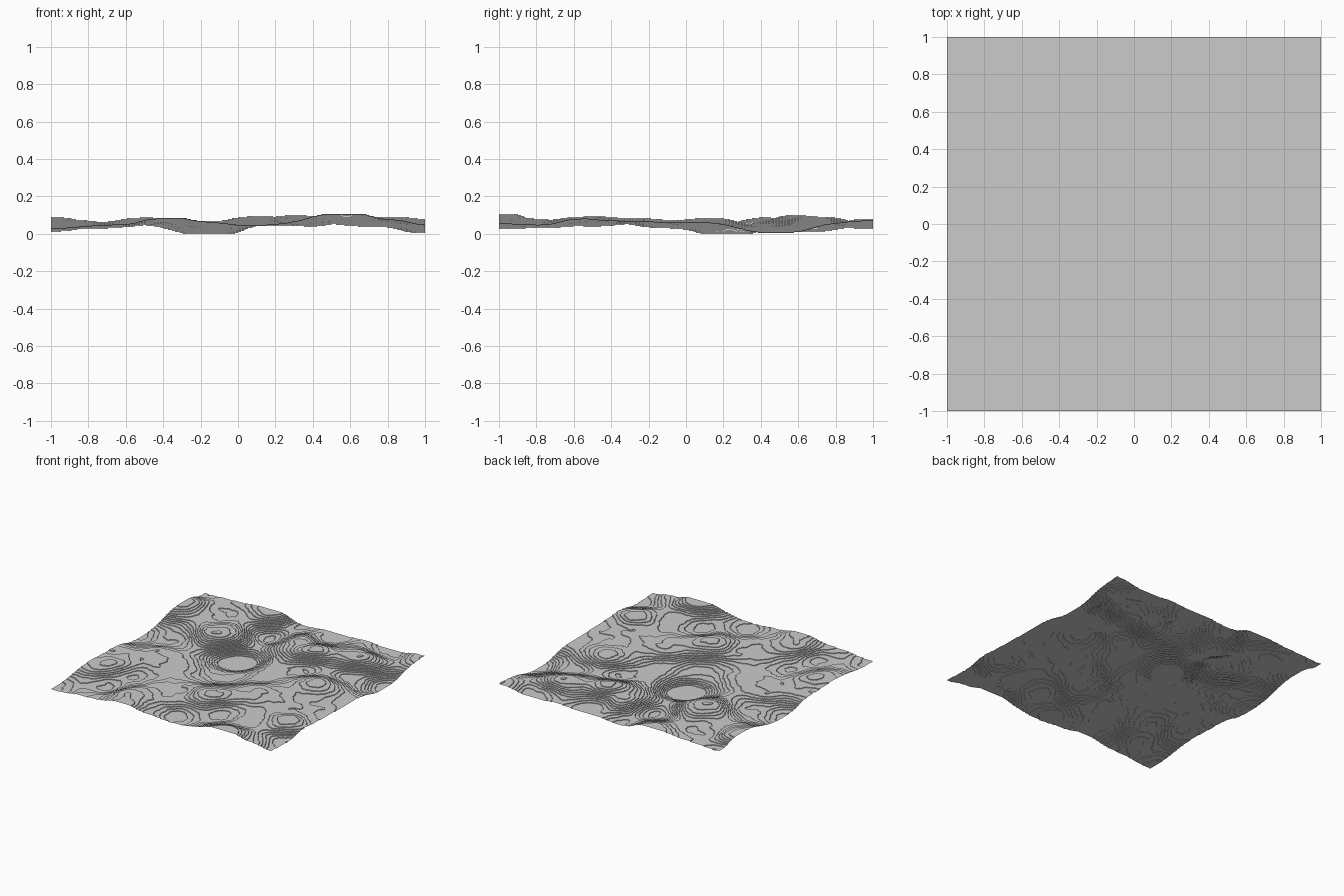
import bpy
from mathutils import Vector, noise

if "Cube" in bpy.data.objects:
    bpy.data.objects.remove(bpy.data.objects["Cube"])

N = 256                # columns per side
CELL = 2 / N           # column width
STEP = 0.105 / 20      # terrace height
TOP = 0.105            # highest terrace

# hills and hollows: x, y, height in thousandths
LAND = [
    (-1, -1, 30), (1, -1, 50), (1, 1, 70), (-1, 1, 50),
    (-.65, -1, 50), (-.35, -1, 85), (-.13, -1, 60), (.05, -.9, 40), (.6, -1, 112),
    (.85, -1, 75), (-.15, -.6, 62), (.6, -.7, 65), (.85, -.55, 88), (.97, -.85, 38),
    (-.42, -.8, 83), (-.6, -.52, 42), (-.85, -.45, 70), (-.65, -.77, 30),
    (-1, .15, 14), (-1, .74, 88), (-1, -.25, 60), (-.75, .2, 32),
    (-.48, .45, 84), (-.15, .2, -8), (-.35, 1, 82), (-.17, .7, 12),
    (.1, -.5, 93), (-.1, -.1, 32), (.3, .57, 100), (.62, .15, 82), (.38, .35, 38),
    (.08, .7, 80), (-.1, .95, 28), (.2, .87, 38), (.62, .66, 90), (.72, .42, 35),
    (.72, .98, 42), (1, .48, 8), (1, 0, 58), (1, -.35, 60), (.35, -.28, 80),
    (.35, -.68, 52), (-.45, -.2, 55), (-.7, -.08, 55), (.22, .1, 48),
    (-.7, .75, 55), (.8, -.22, 68),
]


def level(x, y):
    """Terrace number of the ground at x, y."""
    total = weight = 0
    for px, py, h in LAND:
        w = 1 / ((x - px) ** 2 + (y - py) ** 2 + 0.017) ** 2
        total += w * h
        weight += w
    z = total / weight / 1000
    z = 0.054 + (z - 0.054) * 1.15
    # gentle unevenness
    for freq, amp in ((4, .005), (9, .003), (20, .0012)):
        z += amp * noise.noise(Vector((x * freq, y * freq, freq)))
    return round(max(0, min(TOP, z)) / STEP)


grid = [[level(-1 + (i + .5) * CELL, -1 + (j + .5) * CELL) for j in range(N)]
        for i in range(N)]
low = min(map(min, grid))      # the lowest terrace rests on the ground

verts, faces, index = [], [], {}


def vert(i, j, k):
    key = (i, j, k)
    if key not in index:
        index[key] = len(verts)
        verts.append((-1 + i * CELL, -1 + j * CELL, (k - low) * STEP))
    return index[key]


def quad(*corners):
    faces.append([vert(*c) for c in corners])


for i in range(N):
    for j in range(N):
        k = grid[i][j]
        # flat block top
        quad((i, j, k), (i + 1, j, k), (i + 1, j + 1, k), (i, j + 1, k))
        # upright risers towards the next column and the next row
        if i + 1 < N and grid[i + 1][j] != k:
            m = grid[i + 1][j]
            quad((i + 1, j, m), (i + 1, j + 1, m), (i + 1, j + 1, k), (i + 1, j, k))
        if j + 1 < N and grid[i][j + 1] != k:
            m = grid[i][j + 1]
            quad((i + 1, j + 1, m), (i, j + 1, m), (i, j + 1, k), (i + 1, j + 1, k))

# terrain sheet, flat shaded
mesh = bpy.data.meshes.new("terraced_terrain")
mesh.from_pydata(verts, [], faces)
mesh.update()
terrain = bpy.data.objects.new("terraced_terrain", mesh)
bpy.context.collection.objects.link(terrain)
